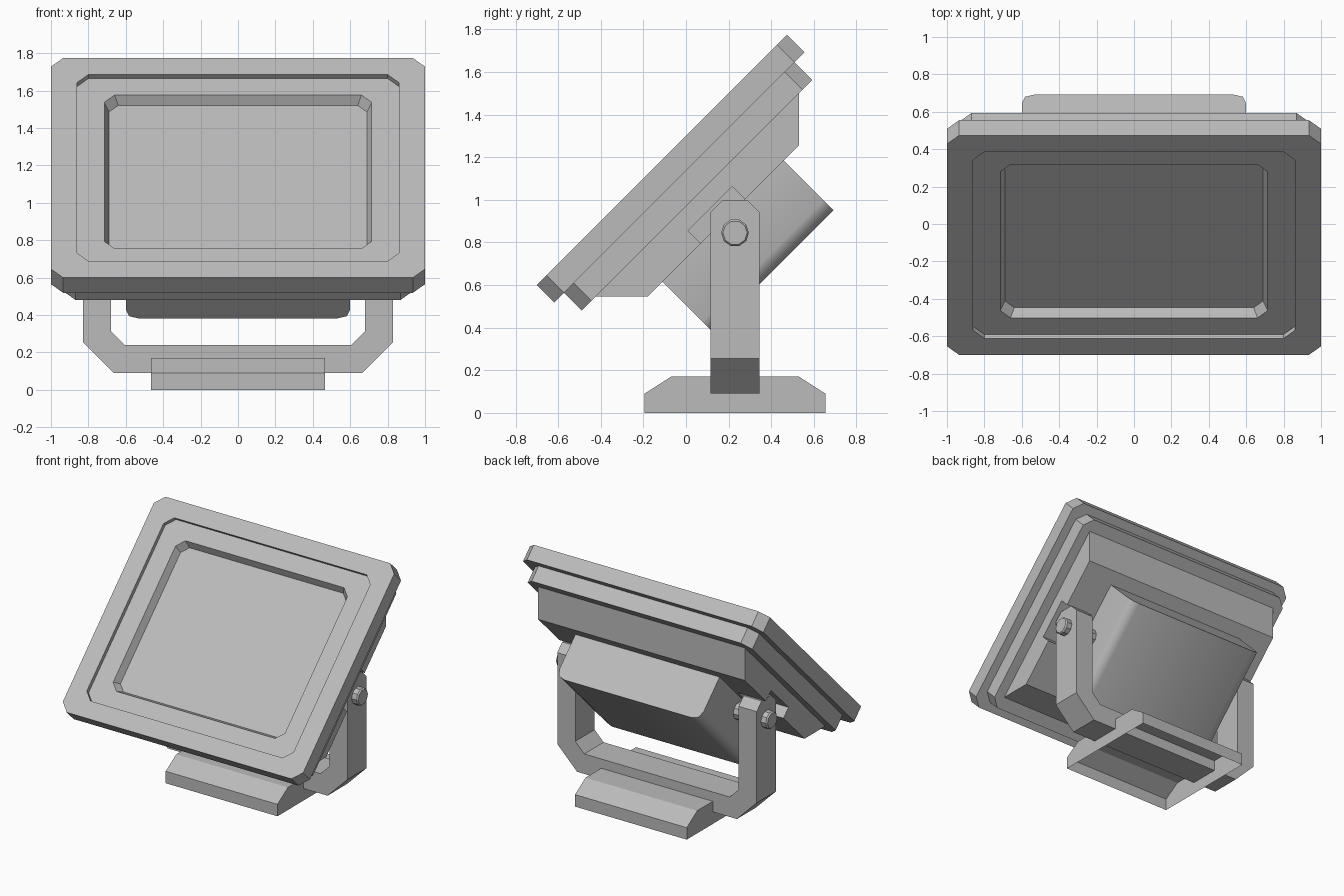
import bpy, bmesh, math
from mathutils import Vector, Matrix

cube = bpy.data.objects.get("Cube")
if cube:
    bpy.data.objects.remove(cube, do_unlink=True)

grey = bpy.data.materials.new("plain_grey")
grey.use_nodes = True
grey.diffuse_color = (0.5, 0.5, 0.5, 1)
grey.node_tree.nodes["Principled BSDF"].inputs["Base Color"].default_value = (0.5, 0.5, 0.5, 1)

# Lamp frame: local x = width, local y = up the slope, local z = depth behind the face
s = math.sqrt(0.5)
TILT = Matrix(((1, 0, 0, 0), (0, s, s, -0.70), (0, s, -s, 0.60), (0, 0, 0, 1)))
SLOPE = 1.66


def finish(name, bm, matrix=None):
    if matrix:
        bm.transform(matrix)
    bmesh.ops.recalc_face_normals(bm, faces=bm.faces)
    mesh = bpy.data.meshes.new(name)
    bm.to_mesh(mesh)
    bm.free()
    mesh.materials.append(grey)
    obj = bpy.data.objects.new(name, mesh)
    bpy.context.collection.objects.link(obj)
    return obj


def loft(rings):
    """Skin a list of equal-length point rings and cap both ends."""
    bm = bmesh.new()
    rows = [[bm.verts.new(p) for p in ring] for ring in rings]
    for a, b in zip(rows, rows[1:]):
        for i in range(len(a)):
            j = (i + 1) % len(a)
            bm.faces.new((a[i], a[j], b[j], b[i]))
    bm.faces.new(rows[0])
    bm.faces.new(rows[-1])
    return bm


def extrude_x(profile, x0, x1):
    return loft([[(x, a, b) for a, b in profile] for x in (x0, x1)])


def chamfered(inset_x, inset_u, depth, cut):
    """Rectangle with cut corners, inset from the lamp outline."""
    hx, hu = 1 - inset_x, SLOPE / 2 - inset_u
    quarter = [(hx, hu - cut), (hx - cut, hu)]
    pts = quarter + [(-x, u) for x, u in reversed(quarter)]
    pts += [(-x, -u) for x, u in pts]
    return [(x, u + SLOPE / 2, depth) for x, u in pts]


# Front bezel with stepped opening and recessed lens
finish("front_bezel", loft([
    chamfered(0, 0, 0.115, 0.065),
    chamfered(0, 0, 0, 0.065),
    chamfered(0.14, 0.125, 0, 0.06),
    chamfered(0.14, 0.125, 0.03, 0.06),
    chamfered(0.285, 0.25, 0.03, 0.055),
    chamfered(0.31, 0.275, 0.083, 0.05),
]), TILT)

# Rear rim behind the bezel
finish("rear_rim", loft([chamfered(0.065, 0.065, d, 0.065) for d in (0.115, 0.233)]), TILT)

# Tapered housing, notched on each side to clear the bracket arms
housing = finish("housing", extrude_x(
    [(0.156, 0.233), (0.329, 0.406), (1.333, 0.406), (1.506, 0.233)], -0.86, 0.86), TILT)
for side in (-1, 1):
    cutter = finish("notch_cutter", extrude_x(
        [(0.682, 0.322), (0.976, 0.322), (0.976, 0.5), (0.682, 0.5)], side * 0.63, side * 0.95), TILT)
    cutter.hide_render = True
    mod = housing.modifiers.new("notch", "BOOLEAN")
    mod.operation = "DIFFERENCE"
    mod.solver = "EXACT"
    mod.object = cutter
    bpy.context.view_layer.objects.active = housing
    bpy.ops.object.modifier_apply(modifier=mod.name)
    bpy.data.objects.remove(cutter, do_unlink=True)

# Rear box with softly rounded long edges
half = [(0.6, 0.4), (0.6, 0.67), (0.582, 0.72), (0.53, 0.737)]
outline = half + [(-x, w) for x, w in reversed(half)]
box = finish("rear_box", loft([[(x, u, w) for x, w in outline] for u in (0.428, 1.232)]), TILT)
bpy.ops.object.select_all(action="DESELECT")
box.select_set(True)
bpy.context.view_layer.objects.active = box
bpy.ops.object.shade_smooth_by_angle(angle=math.radians(65))

# U-shaped bracket with clipped arm tops
arm = [(0.665, 0.09), (0.83, 0.255), (0.83, 1.0), (0.68, 1.0), (0.68, 0.315), (0.605, 0.24)]
path = arm + [(-x, z) for x, z in reversed(arm)]
bm = loft([[(x, y, z) for x, z in path] for y in (0.115, 0.345)])
tops = [e for e in bm.edges
        if all(v.co.z > 0.99 for v in e.verts) and abs(e.verts[0].co.y - e.verts[1].co.y) < 0.01]
bmesh.ops.bevel(bm, geom=tops, offset=0.058, segments=1, affect="EDGES")
finish("bracket", bm)

# Pivot bolts through the arms
for side, label in ((-1, "right"), (1, "left")):
    rings = []
    for x, r in ((0.58, 0.065), (0.87, 0.065), (0.88, 0.057)):
        rings.append([(side * x, 0.23 + r * math.cos(math.tau * i / 10),
                       0.845 + r * math.sin(math.tau * i / 10)) for i in range(10)])
    finish(label + "_pivot_bolt", loft(rings))

# Base foot, a shell open underneath
bm = extrude_x([(-0.195, 0), (-0.195, 0.09), (-0.07, 0.17),
                (0.53, 0.17), (0.655, 0.09), (0.655, 0)], -0.465, 0.465)
under = [f for f in bm.faces if all(v.co.z < 0.001 for v in f.verts)]
bmesh.ops.recalc_face_normals(bm, faces=bm.faces)
bmesh.ops.delete(bm, geom=under, context="FACES_ONLY")
finish("base_foot", bm)
